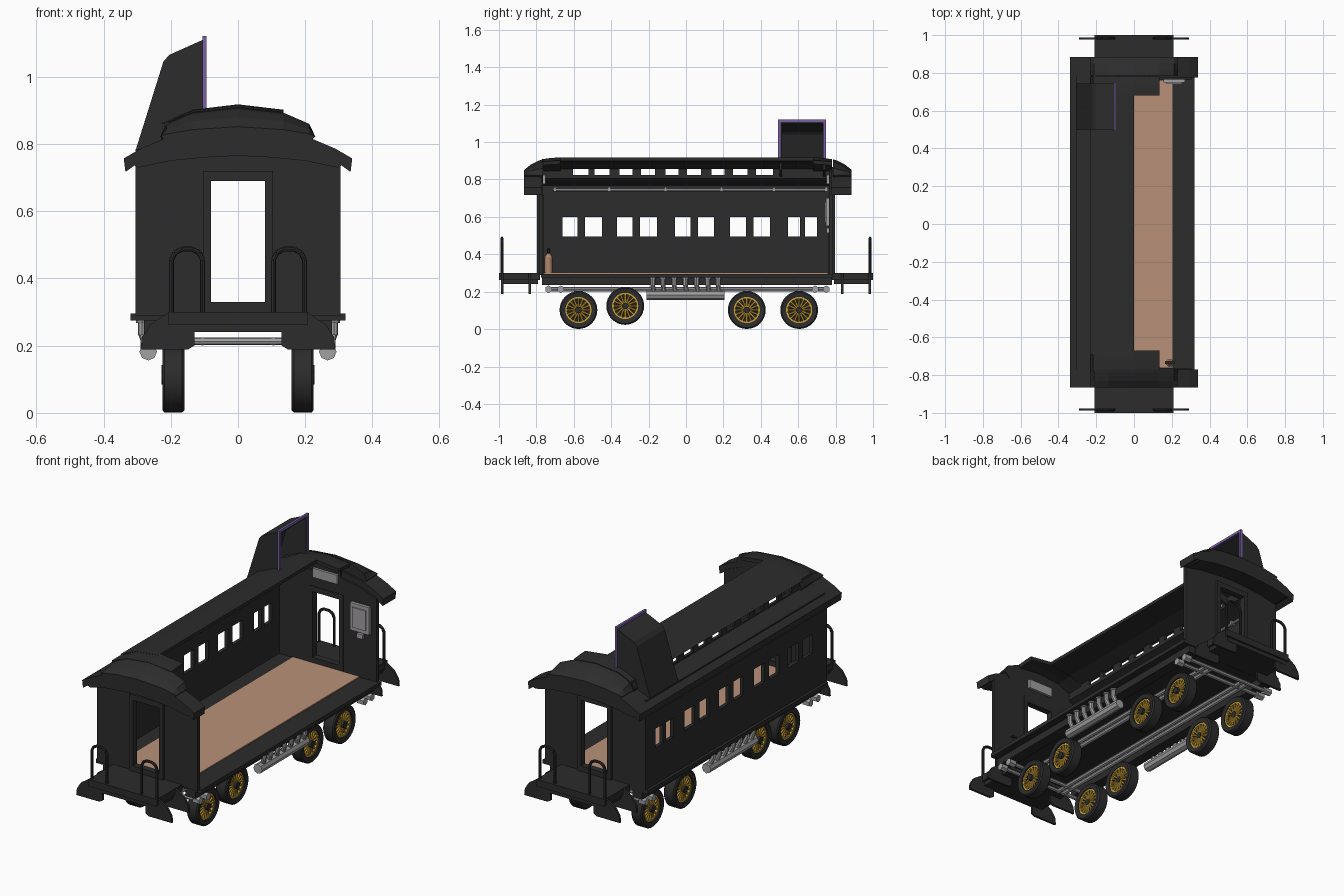
import bpy, bmesh, math
from mathutils import Vector, Matrix

if "Cube" in bpy.data.objects:
    bpy.data.objects.remove(bpy.data.objects["Cube"])


def material(name, rgb):
    m = bpy.data.materials.new(name)
    m.diffuse_color = (*rgb, 1)
    m.use_nodes = True
    m.node_tree.nodes["Principled BSDF"].inputs["Base Color"].default_value = m.diffuse_color
    return m


BLACK = material("coal black", (0.025, 0.025, 0.025))
TAN = material("wood tan", (0.48, 0.285, 0.19))
GREY = material("pipe grey", (0.36, 0.35, 0.36))
GOLD = material("spoke gold", (0.60, 0.36, 0.035))
PURPLE = material("trim purple", (0.20, 0.115, 0.39))
COPPER = material("copper", (0.44, 0.24, 0.15))


def box(bm, x0, x1, y0, y1, z0, z1):
    size = Vector((x1 - x0, y1 - y0, z1 - z0))
    mid = Vector((x0 + x1, y0 + y1, z0 + z1)) / 2
    bmesh.ops.create_cube(bm, size=1, matrix=Matrix.Translation(mid) @ Matrix.Diagonal((*size, 1)))


def rod(bm, p, q, r, n=8, r2=None):
    p, q = Vector(p), Vector(q)
    rot = (q - p).to_track_quat('Z', 'Y').to_matrix().to_4x4()
    bmesh.ops.create_cone(bm, cap_ends=True, segments=n, radius1=r, radius2=r if r2 is None else r2,
                          depth=(q - p).length, matrix=Matrix.Translation((p + q) / 2) @ rot)


def loft(bm, sections):
    """Closed solid through equally long rings of 3D points."""
    rings = [[bm.verts.new(p) for p in s] for s in sections]
    n = len(rings[0])
    for a, b in zip(rings, rings[1:]):
        for i in range(n):
            bm.faces.new((a[i], a[(i + 1) % n], b[(i + 1) % n], b[i]))
    bm.faces.new(rings[0][::-1])
    bm.faces.new(rings[-1])


def prism_y(bm, pts, y0, y1):
    loft(bm, [[(x, y, z) for x, z in pts] for y in (y0, y1)])


def finish(bm, name, mat, smooth=False):
    bmesh.ops.recalc_face_normals(bm, faces=bm.faces)
    me = bpy.data.meshes.new(name)
    bm.to_mesh(me)
    bm.free()
    me.materials.append(mat)
    ob = bpy.data.objects.new(name, me)
    bpy.context.collection.objects.link(ob)
    if smooth:
        bpy.ops.object.select_all(action='DESELECT')
        ob.select_set(True)
        bpy.context.view_layer.objects.active = ob
        bpy.ops.object.shade_smooth_by_angle(angle=math.radians(40))
    return ob


def window_wall(bm, x0, x1, ya, yb, z0, z1, wins, w0, w1):
    """Wall along y with a row of window openings between heights w0 and w1."""
    box(bm, x0, x1, ya, yb, z0, w0)
    box(bm, x0, x1, ya, yb, w1, z1)
    edges = [ya] + [e for w in wins for e in w] + [yb]
    for a, b in zip(edges[::2], edges[1::2]):
        box(bm, x0, x1, a, b, w0, w1)


# Floor, sill beams and wooden floor covering
bm = bmesh.new()
box(bm, -0.32, 0.32, -0.775, 0.785, 0.275, 0.296)
for s in (-1, 1):
    box(bm, s * 0.25 - 0.03, s * 0.25 + 0.03, -0.77, 0.78, 0.235, 0.276)
finish(bm, "floor_frame", BLACK)
bm = bmesh.new()
box(bm, -0.2, 0.205, -0.76, 0.76, 0.295, 0.302)
finish(bm, "wood_floor", TAN)

# Left side wall with paired windows
wins = [(-0.66, -0.58), (-0.54, -0.45), (-0.37, -0.285), (-0.245, -0.155), (-0.06, 0.025),
        (0.065, 0.15), (0.235, 0.32), (0.36, 0.45), (0.545, 0.61), (0.635, 0.70)]
bm = bmesh.new()
window_wall(bm, -0.305, -0.285, -0.77, 0.78, 0.29, 0.785, wins, 0.495, 0.6)
finish(bm, "side_wall", BLACK)

# End walls, door frames, platforms, step plates and railings
for s, tag in ((-1, "front"), (1, "back")):
    bm = bmesh.new()
    ya, yb = s * 0.765, s * 0.785
    for k in (-1, 1):
        prism_y(bm, [(k * 0.085, 0.29), (k * 0.305, 0.29), (k * 0.305, 0.75), (k * 0.2, 0.79), (k * 0.085, 0.81)], ya, yb)
    box(bm, -0.085, 0.085, min(ya, yb), max(ya, yb), 0.69, 0.85)
    box(bm, -0.085, 0.085, min(ya, yb), max(ya, yb), 0.29, 0.33)
    finish(bm, tag + "_end_wall", BLACK)

    bm = bmesh.new()
    y0, y1 = sorted((s * 0.762, s * 0.797))
    for k in (-1, 1):
        a, b = sorted((k * 0.08, k * 0.104))
        box(bm, a, b, y0, y1, 0.3, 0.72)
    box(bm, -0.08, 0.08, y0, y1, 0.69, 0.72)
    box(bm, -0.08, 0.08, y0, y1, 0.3, 0.33)
    finish(bm, tag + "_door_frame", BLACK)

    bm = bmesh.new()
    y0, y1 = sorted((s * 0.78, s * 1.0))
    box(bm, -0.208, 0.208, y0, y1, 0.262, 0.3)
    box(bm, -0.195, 0.195, y0 + 0.01, y1 - 0.01, 0.24, 0.262)
    finish(bm, tag + "_platform", BLACK)

    bm = bmesh.new()
    outline = [(0.13, 0.2), (0.15, 0.188), (0.29, 0.188), (0.286, 0.225), (0.262, 0.262), (0.208, 0.298), (0.13, 0.25)]
    for k in (-1, 1):
        for y in (0.835, 0.982):
            prism_y(bm, [(k * x, z) for x, z in outline], s * y - 0.006, s * y + 0.006)
    finish(bm, tag + "_step_plates", BLACK)

    bm = bmesh.new()
    for k in (-1, 1):
        path = [(0.105, 0.29), (0.105, 0.455), (0.115, 0.476), (0.135, 0.487),
                (0.168, 0.487), (0.188, 0.476), (0.198, 0.455), (0.198, 0.29)]
        path = [(k * x, s * 0.984, z) for x, z in path]
        for p, q in zip(path, path[1:]):
            rod(bm, p, q, 0.0075)
    finish(bm, tag + "_railing", BLACK, True)

    # Sign above the door, inside
    bm = bmesh.new()
    y0, y1 = sorted((s * 0.752, s * 0.765))
    box(bm, -0.075, 0.075, y0, y1, 0.775, 0.825)
    finish(bm, tag + "_inner_sign", GREY)

# Main roof: full-width ends, left slope between them
arc = [(0.34, 0.757), (0.29, 0.786), (0.21, 0.82), (0.1, 0.841)]
under = [(0.1, 0.76), (0.2, 0.75), (0.295, 0.73), (0.308, 0.736), (0.335, 0.717)]
right = arc[::-1] + under[::-1]
for s, tag in ((-1, "front"), (1, "back")):
    bm = bmesh.new()
    ring = ([(-x, z) for x, z in arc] + [(0, 0.848)] + arc[::-1]
            + under[::-1] + [(0, 0.765)] + [(-x, z) for x, z in under])
    y0, y1 = (0.775, 0.885) if s > 0 else (-0.865, -0.77)
    prism_y(bm, ring, y0, y1)
    finish(bm, tag + "_roof_end", BLACK)

    # Raised roof hood that slopes down to the end
    bm = bmesh.new()
    full = [(-0.23, 0.822), (-0.212, 0.865), (-0.135, 0.902), (0, 0.918), (0.135, 0.902), (0.212, 0.865), (0.23, 0.822)]
    shift = 0.02 if s > 0 else 0
    stations = [(0.865, 0.05), (0.83, 0.45), (0.79, 0.74), (0.765, 0.86)]
    rings = []
    for y, f in stations:
        top = [(x, s * y + shift, 0.848 - 0.45 * x * x + f * (z - 0.848 + 0.45 * x * x)) for x, z in full]
        rings.append(top + [(0.2, s * y + shift, 0.79), (-0.2, s * y + shift, 0.79)])
    loft(bm, rings)
    part = full[:5]
    rings = []
    for y, f in ((0.77, 0.86), (0.72, 0.96), (0.67, 1)):
        top = [(x, s * y + shift / 2, 0.848 + f * (z - 0.848)) for x, z in part]
        rings.append(top + [(x * 0.97, y2, z - 0.02) for x, y2, z in top[::-1]])
    loft(bm, rings)
    finish(bm, tag + "_roof_hood", BLACK)

bm = bmesh.new()
prism_y(bm, [(-0.34, 0.757), (-0.29, 0.786), (-0.205, 0.822), (-0.205, 0.805),
             (-0.285, 0.768), (-0.308, 0.736), (-0.335, 0.717)], -0.78, 0.79)
finish(bm, "left_roof_slope", BLACK)

# Raised centre roof and its window wall
bm = bmesh.new()
prism_y(bm, [(-0.23, 0.862), (-0.212, 0.868), (-0.135, 0.902), (0, 0.918), (0, 0.9), (-0.13, 0.884), (-0.205, 0.856)], -0.69, 0.69)
finish(bm, "raised_roof", BLACK)
bm = bmesh.new()
tops = [(-0.605, -0.52), (-0.49, -0.41), (-0.355, -0.285), (-0.24, -0.165), (-0.11, -0.04),
        (0.005, 0.08), (0.135, 0.205), (0.25, 0.33), (0.375, 0.465)]
window_wall(bm, -0.218, -0.202, -0.78, 0.79, 0.805, 0.866, tops, 0.825, 0.858)
finish(bm, "raised_roof_window_wall", BLACK)

# Roof chute, open to the right, with a coloured rim
bm = bmesh.new()
outer = [(-0.1, 1.112), (-0.205, 1.065), (-0.222, 1.045), (-0.305, 0.78)]
inner = [(-0.1, 1.1), (-0.2, 1.053), (-0.21, 1.04), (-0.29, 0.78)]
prism_y(bm, outer + inner[::-1], 0.5, 0.745)
for y in (0.5, 0.733):
    prism_y(bm, outer + [(-0.1, 0.85)], y, y + 0.012)
finish(bm, "roof_chute", BLACK)
bm = bmesh.new()
for y in (0.492, 0.735):
    box(bm, -0.106, -0.094, y, y + 0.014, 0.9, 1.122)
box(bm, -0.106, -0.094, 0.492, 0.749, 1.108, 1.122)
finish(bm, "chute_rim", PURPLE)

# Rail above the windows, inside
bm = bmesh.new()
rod(bm, (-0.272, -0.71, 0.745), (-0.272, 0.76, 0.745), 0.008)
for y in (-0.7, -0.41, -0.11, 0.19, 0.47, 0.75):
    box(bm, -0.29, -0.262, y - 0.006, y + 0.006, 0.735, 0.76)
finish(bm, "window_rail", GREY, True)

# Wall cabinet on the back wall
bm = bmesh.new()
box(bm, 0.155, 0.27, 0.748, 0.766, 0.55, 0.70)
box(bm, 0.172, 0.253, 0.742, 0.75, 0.57, 0.68)
box(bm, 0.195, 0.23, 0.75, 0.766, 0.515, 0.54)
finish(bm, "wall_cabinet", GREY)

# Fire extinguisher
bm = bmesh.new()
rod(bm, (0.19, -0.735, 0.302), (0.19, -0.735, 0.385), 0.021, 12)
rod(bm, (0.19, -0.735, 0.385), (0.19, -0.735, 0.405), 0.021, 12, 0.008)
finish(bm, "extinguisher", COPPER, True)
bm = bmesh.new()
rod(bm, (0.19, -0.735, 0.405), (0.19, -0.735, 0.43), 0.008)
box(bm, 0.165, 0.215, -0.74, -0.725, 0.418, 0.426)
finish(bm, "extinguisher_valve", BLACK)

# Underfloor pipes, end cross pipes and side manifolds
bm = bmesh.new()
for k in (-1, 1):
    for x in (0.105, 0.14):
        rod(bm, (k * x, -0.74, 0.212), (k * x, 0.74, 0.212), 0.012)
    for y in (-0.735, -0.67, 0.69, 0.75):
        rod(bm, (k * 0.25, y, 0.213), (k * 0.29, y, 0.213), 0.02, 6)
        rod(bm, (0, y, 0.213), (k * 0.26, y, 0.213), 0.011)
finish(bm, "underfloor_pipes", GREY, True)
bm = bmesh.new()
for k in (-1, 1):
    rod(bm, (k * 0.267, -0.21, 0.182), (k * 0.267, 0.205, 0.182), 0.026)
    for y in (-0.17, -0.115, -0.055, 0.005, 0.065, 0.125, 0.18):
        rod(bm, (k * 0.267, y, 0.19), (k * 0.285, y - 0.008, 0.235), 0.013)
        rod(bm, (k * 0.285, y - 0.008, 0.232), (k * 0.285, y - 0.008, 0.285), 0.013)
        rod(bm, (k * 0.285, y - 0.008, 0.268), (k * 0.285, y - 0.008, 0.285), 0.018)
finish(bm, "side_manifolds", GREY, True)

# Wheels: black tyre and hub, gold spokes and rim
def ring(bm, cx, y, z, profile, n=32):
    loops = []
    for i in range(n):
        a = 2 * math.pi * i / n
        loops.append([bm.verts.new((cx + dx, y + r * math.cos(a), z + r * math.sin(a))) for dx, r in profile])
    m = len(profile)
    for i in range(n):
        p, q = loops[i], loops[(i + 1) % n]
        for j in range(m):
            bm.faces.new((p[j], p[(j + 1) % m], q[(j + 1) % m], q[j]))


tyres, spokes = bmesh.new(), bmesh.new()
for k in (-1, 1):
    for y, z in ((-0.575, 0.102), (-0.325, 0.124), (0.325, 0.102), (0.605, 0.102)):
        cx = k * 0.185
        ring(tyres, cx, y, z, [(-0.022, 0.07), (-0.026, 0.094), (-0.018, 0.101), (0.034, 0.101), (0.04, 0.094), (0.036, 0.07)]
             if k > 0 else [(0.022, 0.07), (0.026, 0.094), (0.018, 0.101), (-0.034, 0.101), (-0.04, 0.094), (-0.036, 0.07)])
        rod(tyres, (cx - k * 0.002, y, z), (cx + k * 0.008, y, z), 0.073, 32)
        rod(tyres, (cx - k * 0.02, y, z), (cx + k * 0.042, y, z), 0.018, 12)
        for side in (0.022, -0.012):
            ring(spokes, cx + k * side, y, z, [(-0.006, 0.061), (-0.006, 0.071), (0.006, 0.071), (0.006, 0.061)])
            for i in range(16):
                a = 2 * math.pi * i / 16
                c, d, x = math.cos(a), math.sin(a), cx + k * side
                rod(spokes, (x, y + 0.015 * c, z + 0.015 * d), (x, y + 0.064 * c, z + 0.064 * d), 0.006, 6)
finish(tyres, "wheel_tyres", BLACK, True)
finish(spokes, "wheel_spokes", GOLD, True)
